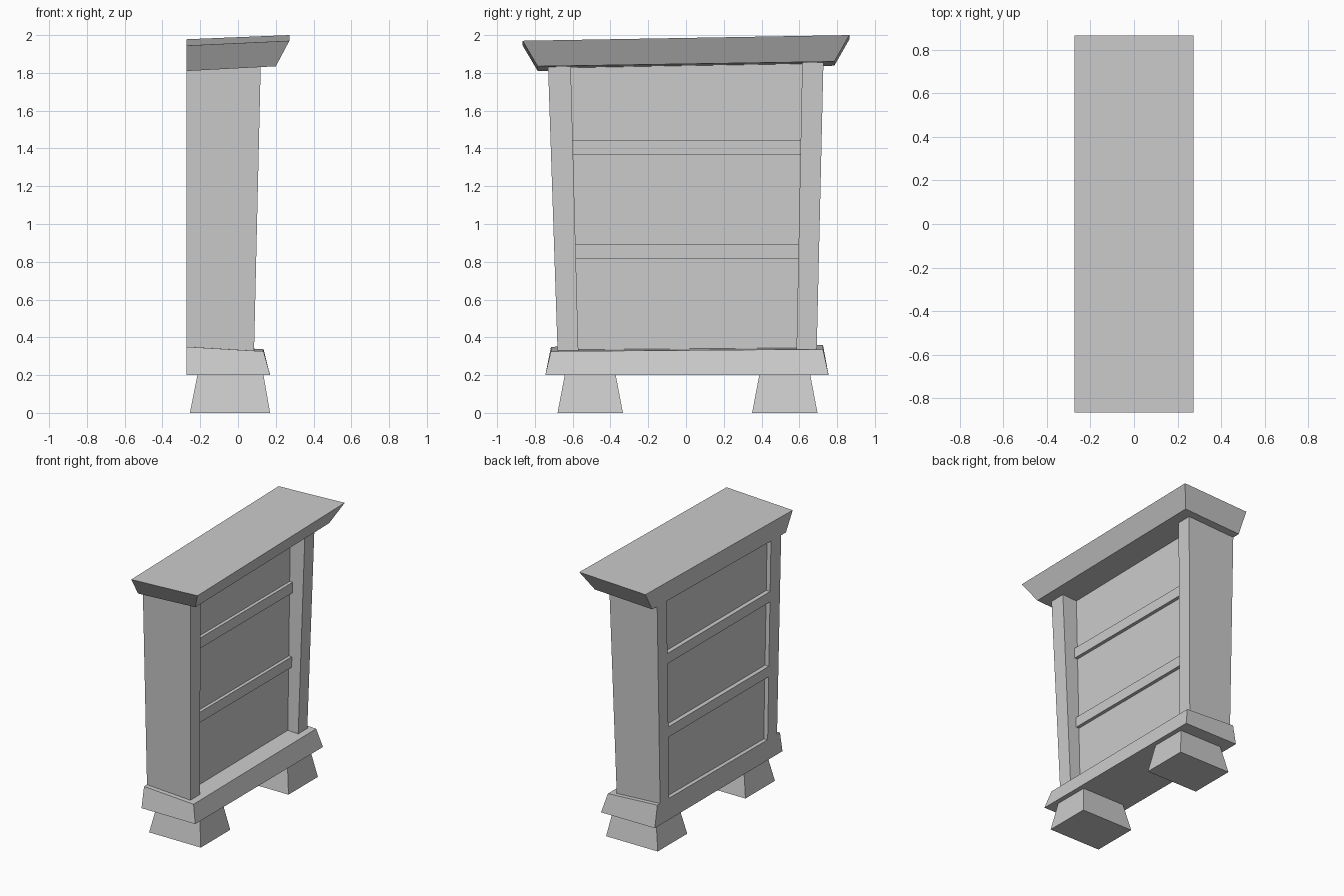
import bpy

default = bpy.data.objects.get("Cube")
if default:
    bpy.data.objects.remove(default, do_unlink=True)

GREY = (0.6, 0.6, 0.6, 1)
mat = bpy.data.materials.new("plain grey")
mat.use_nodes = True
mat.diffuse_color = GREY
mat.node_tree.nodes["Principled BSDF"].inputs["Base Color"].default_value = GREY

BACK = -0.272


def block(name, low, high):
    """Six-sided block; low and high are (x0, x1, y0, y1, heights).
    heights is one z, or one per corner: back/front at y0, front/back at y1."""
    verts = []
    for x0, x1, y0, y1, z in (low, high):
        zs = z if isinstance(z, tuple) else (z,) * 4
        verts += [(x, y, h) for (x, y), h in
                  zip(((x0, y0), (x1, y0), (x1, y1), (x0, y1)), zs)]
    faces = [(3, 2, 1, 0), (4, 5, 6, 7)]
    faces += [(i, (i + 1) % 4, (i + 1) % 4 + 4, i + 4) for i in range(4)]
    mesh = bpy.data.meshes.new(name)
    mesh.from_pydata(verts, [], faces)
    mesh.materials.append(mat)
    obj = bpy.data.objects.new(name, mesh)
    bpy.context.collection.objects.link(obj)
    return obj


def mix(a, b, z):
    """Value at height z on a leaning line from a (bottom) to b (top)."""
    return a + (b - a) * (z - 0.33) / 1.5


# Tapered feet
for name, y in (("right_foot", -0.507), ("left_foot", 0.523)):
    block(name, (-0.255, 0.17, y - 0.173, y + 0.173, 0),
          (-0.215, 0.135, y - 0.135, y + 0.135, 0.2))

# Sloping plinth and flared, slightly tilted top
block("base", (BACK, 0.17, -0.745, 0.755, 0.2),
      (BACK, 0.135, -0.715, 0.725, (0.35, 0.326, 0.337, 0.36)))
block("top_slab", (BACK, 0.2, -0.785, 0.785, (1.81, 1.835, 1.86, 1.838)),
      (BACK, 0.272, -0.865, 0.865, (1.945, 1.97, 2.0, 1.978)))

# Leaning side posts, their ends sunk into the base and top
LOW, HIGH = 0.3, 1.88
INNER_R, INNER_L = (-0.57, -0.61), (0.585, 0.615)
for name, a, b in (("right_post", (-0.68, -0.73), INNER_R),
                   ("left_post", INNER_L, (0.692, 0.727))):
    block(name, *[(BACK, mix(0.085, 0.12, z), mix(*a, z), mix(*b, z), z)
                  for z in (LOW, HIGH)])


def between_posts(name, x0, x1, z0, z1):
    block(name, *[(x0, x1, mix(*INNER_R, z), mix(*INNER_L, z), z)
                  for z in (z0, z1)])


# Recessed panel with shelves standing slightly proud on both sides
between_posts("panel", -0.24, 0.0, LOW, HIGH)
for name, z in (("lower_shelf", 0.815), ("upper_shelf", 1.365)):
    between_posts(name, BACK, 0.025, z, z + 0.077)
